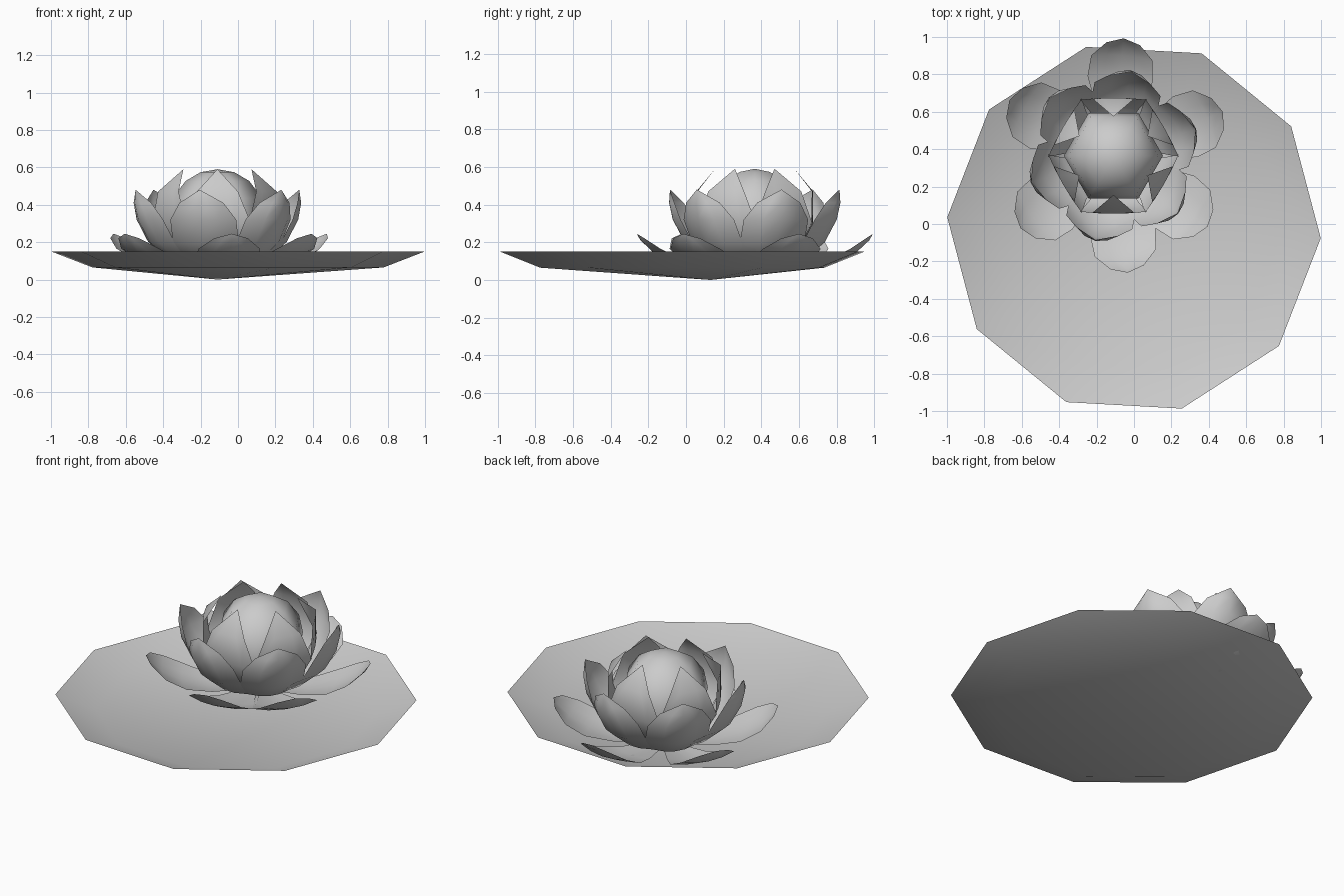
import bpy, bmesh
from math import sin, cos, pi, radians
from mathutils import Vector

cube = bpy.data.objects.get("Cube")
if cube:
    bpy.data.objects.remove(cube, do_unlink=True)

grey = bpy.data.materials.new("pale_grey")
grey.use_nodes = True
COLOUR = (0.6, 0.6, 0.6, 1)
grey.diffuse_color = COLOUR
grey.node_tree.nodes["Principled BSDF"].inputs["Base Color"].default_value = COLOUR

FLOWER = Vector((-0.11, 0.365, 0))


def finish(bm, name, angle=40):
    mesh = bpy.data.meshes.new(name)
    bm.to_mesh(mesh)
    bm.free()
    mesh.materials.append(grey)
    obj = bpy.data.objects.new(name, mesh)
    bpy.context.collection.objects.link(obj)
    bpy.ops.object.select_all(action='DESELECT')
    obj.select_set(True)
    bpy.context.view_layer.objects.active = obj
    bpy.ops.object.shade_smooth_by_angle(angle=radians(angle))


def bridge(bm, a, b):
    n = len(a)
    for i in range(n):
        j = (i + 1) % n
        bm.faces.new((a[i], a[j], b[j], b[i]))


def fan(bm, ring, tip):
    for i in range(len(ring)):
        bm.faces.new((ring[i], ring[(i + 1) % len(ring)], tip))


# Shallow ten-sided dish with its lowest point off centre
bm = bmesh.new()
rings = []
for radius, z in ((0.78, 0.065), (1.0, 0.15)):
    rings.append([bm.verts.new((radius * cos(radians(36 * k - 3.2)),
                                radius * sin(radians(36 * k - 3.2)) - 0.02, z))
                  for k in range(10)])
bridge(bm, rings[1], rings[0])
fan(bm, rings[0], bm.verts.new((-0.11, 0.13, 0)))
bmesh.ops.recalc_face_normals(bm, faces=bm.faces)
if sum(f.normal.z for f in bm.faces) < 0:
    bmesh.ops.reverse_faces(bm, faces=bm.faces)
finish(bm, "lily_pad")

# Six-sided smooth bud
bm = bmesh.new()
rings = []
for lat in (-50, -25, 0, 25, 50, 70):
    r, z = 0.265 * cos(radians(lat)), 0.32 + 0.27 * sin(radians(lat))
    rings.append([bm.verts.new(FLOWER + Vector((r * cos(k * pi / 3), r * sin(k * pi / 3), z)))
                  for k in range(6)])
for a, b in zip(rings, rings[1:]):
    bridge(bm, a, b)
fan(bm, rings[-1], bm.verts.new(FLOWER + Vector((0, 0, 0.59))))
bm.faces.new(rings[0])
bmesh.ops.recalc_face_normals(bm, faces=bm.faces)
finish(bm, "bud", 65)


def petal_ring(name, angles, profile, cup):
    """One petal per angle; profile rows are radius, height, half width."""
    for k, angle in enumerate(angles):
        bm = bmesh.new()
        turn = radians(angle)
        out = Vector((cos(turn), sin(turn), 0))
        side = Vector((-sin(turn), cos(turn), 0))
        rows = []
        for r, z, w in profile:
            cols = (-1, -0.5, 0, 0.5, 1) if w else (0,)
            rows.append([bm.verts.new(FLOWER + side * w * c
                                      + out * (r - cup[0] * w * c * c)
                                      + Vector((0, 0, z + cup[1] * w * c * c)))
                         for c in cols])
        for a, b in zip(rows, rows[1:]):
            for i in range(4):
                if len(b) > 1:
                    bm.faces.new((a[i], a[i + 1], b[i + 1], b[i]))
                else:
                    bm.faces.new((a[i], a[i + 1], b[0]))
        finish(bm, f"{name}_{k + 1}")


# Inner petals hug the bud and fold inwards at the tip
petal_ring("inner_petal", range(30, 390, 60),
           ((0.12, 0.09, 0.06), (0.25, 0.17, 0.13), (0.31, 0.30, 0.18),
            (0.31, 0.47, 0.11), (0.21, 0.59, 0)), (0.06, 0))

# Middle petals stand upright around them
petal_ring("middle_petal", range(18, 378, 60),
           ((0.06, 0.06, 0.04), (0.26, 0.10, 0.12), (0.38, 0.20, 0.18),
            (0.445, 0.32, 0.18), (0.465, 0.41, 0.12), (0.46, 0.48, 0)), (0.45, 0))

# Outer petals spread open with broad rounded tips
petal_ring("outer_petal", (22, 85, 152, 218, 277, 323),
           ((0.06, 0.04, 0.04), (0.28, 0.055, 0.12), (0.43, 0.09, 0.175),
            (0.54, 0.145, 0.165), (0.61, 0.21, 0.09), (0.63, 0.245, 0)), (0.1, 0.12))
